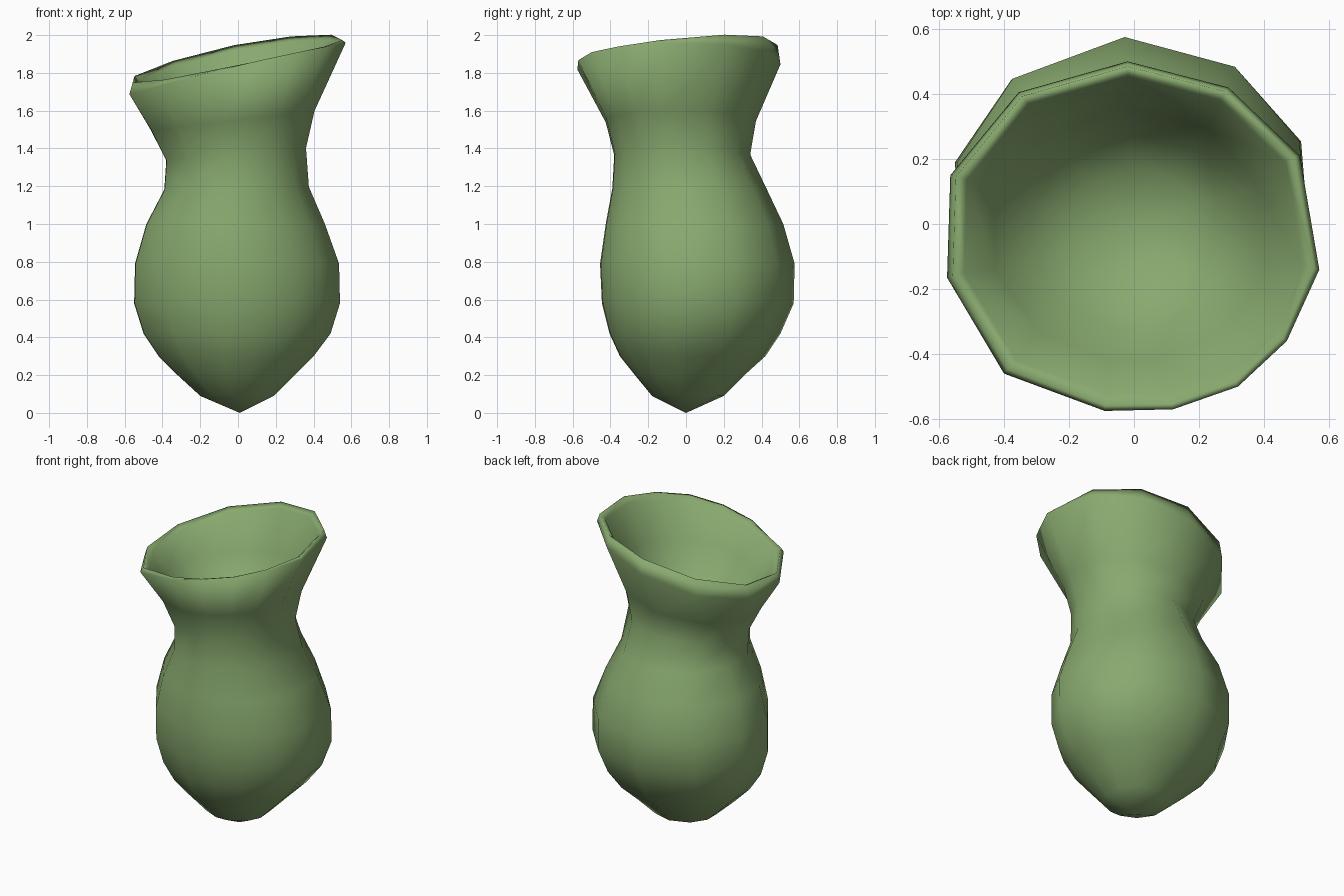
import bpy, bmesh
from math import hypot

if "Cube" in bpy.data.objects:
    bpy.data.objects.remove(bpy.data.objects["Cube"])

# Rim outline seen from above, counter-clockwise from the right-hand side
RIM = [(.57, -.14), (.51, .21), (.29, .42), (-.02, .5), (-.355, .405), (-.565, .15),
       (-.575, -.165), (-.4, -.46), (-.09, -.575), (.12, -.57), (.32, -.5), (.47, -.36)]
N = len(RIM)

# Same directions on a unit circle, as fractions of the x and y extent
DIRS = [(x / hypot(x, y), y / hypot(x, y)) for x, y in RIM]
XS, YS = zip(*DIRS)
FRAC = [((x - min(XS)) / (max(XS) - min(XS)), (y - min(YS)) / (max(YS) - min(YS))) for x, y in DIRS]

# Body rings: z, x min, x max, y min, y max, slope along x
BODY = [(.09, -.2, .19, -.18, .2, 0),
        (.2, -.32, .3, -.27, .31, 0),
        (.3, -.42, .4, -.35, .42, 0),
        (.42, -.5, .49, -.405, .5, 0),
        (.58, -.55, .54, -.445, .57, 0),
        (.79, -.545, .535, -.455, .575, 0),
        (1.0, -.485, .46, -.425, .515, 0),
        (1.19, -.39, .375, -.39, .425, .02),
        (1.37, -.38, .36, -.38, .34, .09),
        (1.55, -.46, .405, -.425, .37, .12)]

# Rim rings: centre z, scale, slope along x, slope along y, droop towards the sides
LIP = [(1.845, 1.0, .237, .01, .06), (1.9, .97, .2, .105, .07), (1.875, .91, .2, .105, .07)]

# Inner bowl rings, same layout as the body
BOWL = [(1.66, -.43, .4, -.42, .36, .13),
        (1.5, -.32, .32, -.32, .28, .09),
        (1.4, -.18, .2, -.19, .18, .05)]


def oval(z, x0, x1, y0, y1, slope):
    return [(x0 + (x1 - x0) * u, y0 + (y1 - y0) * v, z + slope * (x0 + (x1 - x0) * u)) for u, v in FRAC]


def lip(z, s, sx, sy, droop):
    return [(x * s, y * s, z + sx * x * s + sy * y * s - droop * x * x) for x, y in RIM]


rings = [oval(*r) for r in BODY] + [lip(*r) for r in LIP] + [oval(*r) for r in BOWL]

# Skin the rings from the pointed base, over the lip and into the bowl
bm = bmesh.new()
loops = [[bm.verts.new(p) for p in ring] for ring in rings]
base = bm.verts.new((.01, 0, 0))
floor = bm.verts.new((.01, -.01, 1.36))
for i in range(N):
    j = (i + 1) % N
    bm.faces.new((base, loops[0][j], loops[0][i]))
    for a, b in zip(loops, loops[1:]):
        bm.faces.new((a[i], a[j], b[j], b[i]))
    bm.faces.new((loops[-1][i], loops[-1][j], floor))
bmesh.ops.recalc_face_normals(bm, faces=bm.faces)
for f in bm.faces:
    f.smooth = True

mesh = bpy.data.meshes.new("pitcher_body")
bm.to_mesh(mesh)
bm.free()
pitcher = bpy.data.objects.new("pitcher_body", mesh)
bpy.context.collection.objects.link(pitcher)

# Leaf green
green = bpy.data.materials.new("leaf_green")
green.diffuse_color = (.25, .4, .16, 1)
green.use_nodes = True
green.node_tree.nodes["Principled BSDF"].inputs["Base Color"].default_value = green.diffuse_color
mesh.materials.append(green)
